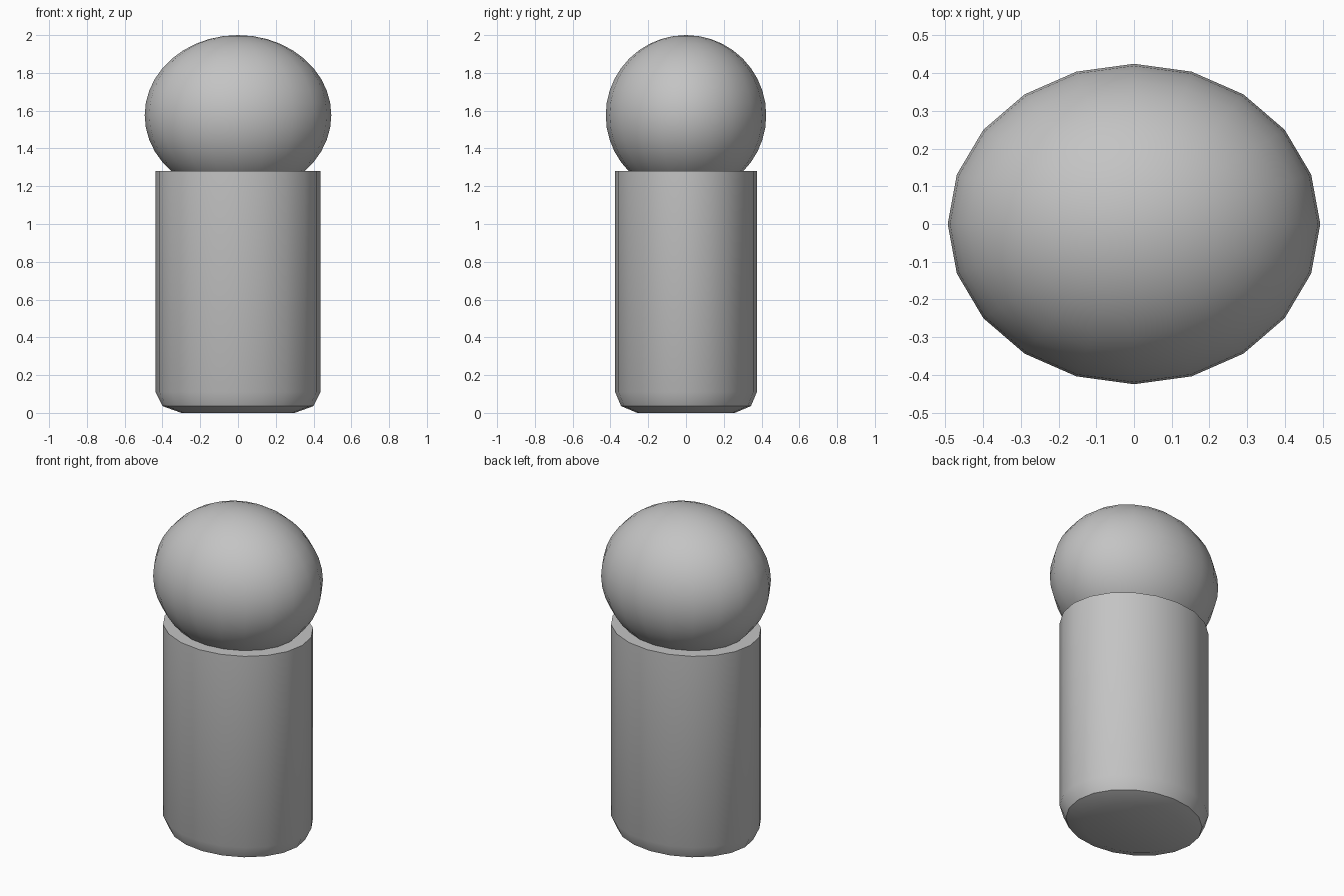
import bpy
import math

cube = bpy.data.objects.get("Cube")
if cube:
    bpy.data.objects.remove(cube, do_unlink=True)

SIDES = 20
DEPTH = 0.86  # the whole shape is narrower front to back

grey = bpy.data.materials.new("plain grey")
grey.use_nodes = True
color = (0.55, 0.55, 0.55, 1.0)
grey.diffuse_color = color
grey.node_tree.nodes["Principled BSDF"].inputs["Base Color"].default_value = color


def finish(obj, name):
    obj.name = name
    obj.data.materials.append(grey)
    bpy.ops.object.select_all(action="DESELECT")
    obj.select_set(True)
    bpy.context.view_layer.objects.active = obj
    bpy.ops.object.shade_smooth_by_angle(angle=math.radians(30))


def lathe(name, profile):
    """Capped oval body from (radius, height) pairs, bottom to top."""
    verts, faces = [], []
    for radius, z in profile:
        for i in range(SIDES):
            a = math.tau * i / SIDES
            verts.append((radius * math.cos(a), radius * DEPTH * math.sin(a), z))
    for r in range(len(profile) - 1):
        for i in range(SIDES):
            j = (i + 1) % SIDES
            low, high = r * SIDES, (r + 1) * SIDES
            faces.append((low + i, low + j, high + j, high + i))
    faces.append(tuple(reversed(range(SIDES))))
    faces.append(tuple(range(len(verts) - SIDES, len(verts))))
    mesh = bpy.data.meshes.new(name)
    mesh.from_pydata(verts, [], faces)
    obj = bpy.data.objects.new(name, mesh)
    bpy.context.collection.objects.link(obj)
    finish(obj, name)


# Oval body with a rounded-off foot and a flat top
lathe("body", [(0.30, 0.0), (0.40, 0.036), (0.436, 0.11), (0.436, 1.28)])

# Oval ball head, sunk into the top of the body
bpy.ops.mesh.primitive_uv_sphere_add(
    segments=SIDES, ring_count=SIDES, radius=1, location=(0, 0, 1.576))
head = bpy.context.object
head.scale = (0.494, 0.494 * DEPTH, 0.424)
bpy.ops.object.transform_apply(location=False, rotation=False, scale=True)
finish(head, "head")
